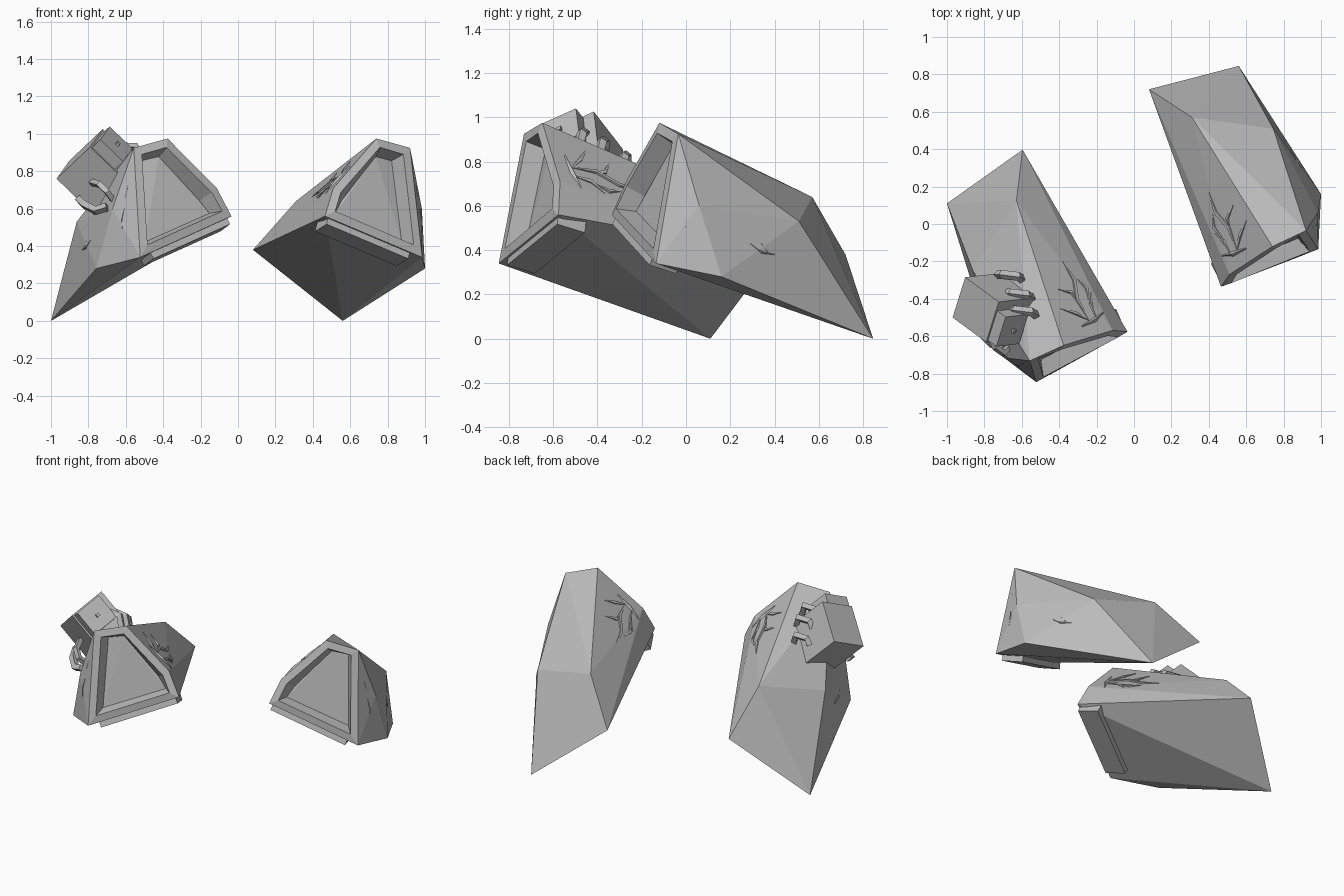
import bpy, bmesh, math
from mathutils import Vector, Matrix
from mathutils.bvhtree import BVHTree

cube = bpy.data.objects.get("Cube")
if cube:
    bpy.data.objects.remove(cube)

grey = bpy.data.materials.new("plain_grey")
grey.use_nodes = True
colour = (0.5, 0.5, 0.5, 1)
grey.diffuse_color = colour
grey.node_tree.nodes["Principled BSDF"].inputs["Base Color"].default_value = colour

# Corner points of one shoulder shell
inner_front = Vector((0.465, -0.335, 0.56))
outer_front = Vector((0.985, -0.135, 0.34))
top_inner = Vector((0.74, -0.12, 0.975))
top_outer = Vector((0.92, -0.035, 0.925))
front_bulge = Vector((0.51, -0.27, 0.71))
back_inner = Vector((0.31, 0.57, 0.64))
back_outer = Vector((0.745, 0.51, 0.53))
side_bulge = Vector((0.983, 0.06, 0.60))
side_low = Vector((1.0, 0.16, 0.28))
tail = Vector((0.56, 0.845, 0.0))
tail_inner = Vector((0.08, 0.72, 0.38))
corners = [inner_front, outer_front, top_inner, top_outer, front_bulge, back_inner,
           back_outer, side_bulge, side_low, tail, tail_inner]

# The second shell is the first one mirrored and turned
to_right = (Matrix.Translation((-1, 0.11, 0)) @ Matrix.Rotation(math.radians(50), 4, "Z")
            @ Matrix.Scale(-1, 4, (1, 0, 0)) @ Matrix.Translation(-tail))


def add_mesh(name, bm):
    bmesh.ops.recalc_face_normals(bm, faces=bm.faces)
    mesh = bpy.data.meshes.new(name)
    bm.to_mesh(mesh)
    mesh.materials.append(grey)
    obj = bpy.data.objects.new(name, mesh)
    bpy.context.collection.objects.link(obj)


def add_pair(name, bm):
    add_mesh("left_" + name, bm)
    bm.transform(to_right)
    add_mesh("right_" + name, bm)
    bm.free()


def block(bm, origin, u, v, w):
    """Box spanned by three edge vectors from a corner."""
    basis = Matrix((u, v, w)).transposed().to_4x4()
    place = Matrix.Translation(origin + (u + v + w) / 2) @ basis
    bmesh.ops.create_cube(bm, size=1, matrix=place)


def tube(name, points, radius, matrix=None, taper=False):
    curve = bpy.data.curves.new(name, "CURVE")
    curve.dimensions = "3D"
    curve.bevel_depth = radius
    curve.bevel_resolution = 0
    curve.use_fill_caps = True
    line = curve.splines.new("POLY")
    line.points.add(len(points) - 1)
    line.use_smooth = False
    for i, p in enumerate(points):
        line.points[i].co = (*p, 1)
        if taper and i in (0, len(points) - 1):
            line.points[i].radius = 0.25
    curve.materials.append(grey)
    obj = bpy.data.objects.new(name, curve)
    bpy.context.collection.objects.link(obj)
    if matrix:
        obj.matrix_world = matrix


# Shell: faceted hull with a framed front and a recess with sloping walls
bm = bmesh.new()
for c in corners:
    bm.verts.new(c)
bmesh.ops.convex_hull(bm, input=bm.verts)
bmesh.ops.recalc_face_normals(bm, faces=bm.faces)
surface = BVHTree.FromBMesh(bm)
front = (outer_front - inner_front).cross(top_inner - inner_front).normalized()
panel = [f for f in bm.faces if f.normal.dot(front) > 0.96]
bmesh.ops.inset_region(bm, faces=panel, thickness=0.045, use_even_offset=True)
bmesh.ops.inset_region(bm, faces=panel, thickness=0.022, depth=-0.09, use_even_offset=True)
add_pair("shell", bm)

# Sill plate hanging below the front edge
edge = outer_front - inner_front
down = (tail - inner_front).cross(edge).normalized()
back = edge.cross(down).normalized()
if back.y < 0:
    back = -back
bm = bmesh.new()
block(bm, inner_front + edge * 0.04 + back * 0.01 - down * 0.02,
      edge * 0.84, back * 0.14, down * 0.055)
add_pair("sill", bm)

# Scratches laid on the shell: seen from above on the inner slope
top_marks = [
    [(0.40, 0.17), (0.44, 0.06), (0.51, -0.02), (0.55, -0.14)],
    [(0.53, 0.10), (0.50, 0.03), (0.51, -0.02)],
    [(0.43, -0.05), (0.48, -0.09), (0.52, -0.17)],
    [(0.60, 0.02), (0.57, -0.06), (0.55, -0.14)],
    [(0.47, -0.17), (0.53, -0.16), (0.60, -0.13)],
    [(0.42, 0.05), (0.43, -0.02), (0.47, -0.07)],
]
# and seen from the side on the outer slope (y, z)
side_marks = [
    [(0.29, 0.43), (0.34, 0.39), (0.40, 0.38)],
    [(0.34, 0.43), (0.37, 0.39)],
    [(-0.02, 0.72), (-0.01, 0.66)],
    [(-0.01, 0.60), (0.0, 0.54), (-0.01, 0.48)],
]


def lay(origins, direction):
    hits = [surface.ray_cast(Vector(o), Vector(direction))[0] for o in origins]
    return [h for h in hits if h]


marks = [(lay([(x, y, 3) for x, y in m], (0, 0, -1)), 0.013) for m in top_marks]
marks += [(lay([(3, y, z) for y, z in m], (-1, 0, 0)), 0.006) for m in side_marks]
for i, (points, radius) in enumerate(marks):
    if len(points) > 1:
        tube(f"left_scratch_{i}", points, radius, taper=True)
        tube(f"right_scratch_{i}", points, radius, to_right, taper=True)

# Box fixed to the outside of the right shell, its end turned up and forward
u = Vector((0.64, -0.47, 0.606)).normalized()
v = Vector((0.365, 0.80, 0.474))
v = (v - u * v.dot(u)).normalized()
w = v.cross(u)
corner = Vector((-0.97, -0.5, 0.76))
bm = bmesh.new()
block(bm, corner, u * 0.28, v * 0.245, w * 0.28)
add_mesh("side_box", bm)
bm.free()

# Raised lid and knob on the end of the box
bm = bmesh.new()
block(bm, corner + u * 0.27 + v * 0.01 + w * 0.01, u * 0.08, v * 0.18, w * 0.17)
block(bm, corner + u * 0.34 + v * 0.09 + w * 0.09, u * 0.025, v * 0.02, w * 0.02)
add_mesh("box_lid", bm)
bm.free()

# Bent clamps from the box to the shell ridge
clamps = [(-0.58, -0.47, 0.925), (-0.60, -0.38, 0.885), (-0.65, -0.28, 0.82)]
for i, c in enumerate(clamps):
    shape = [(-0.08, 0.01, -0.03), (-0.06, 0.01, 0.01), (0.03, 0, 0.005), (0.06, -0.02, -0.07)]
    tube(f"clamp_{i}", [Vector(c) + Vector(s) for s in shape], 0.024)
tube("lower_clamp", [(-0.85, -0.50, 0.65), (-0.82, -0.58, 0.62),
                     (-0.76, -0.64, 0.59), (-0.70, -0.66, 0.61)], 0.024)
tube("front_clamp", [(-0.78, -0.56, 0.74), (-0.74, -0.66, 0.73),
                     (-0.70, -0.69, 0.69), (-0.67, -0.66, 0.65)], 0.02)
